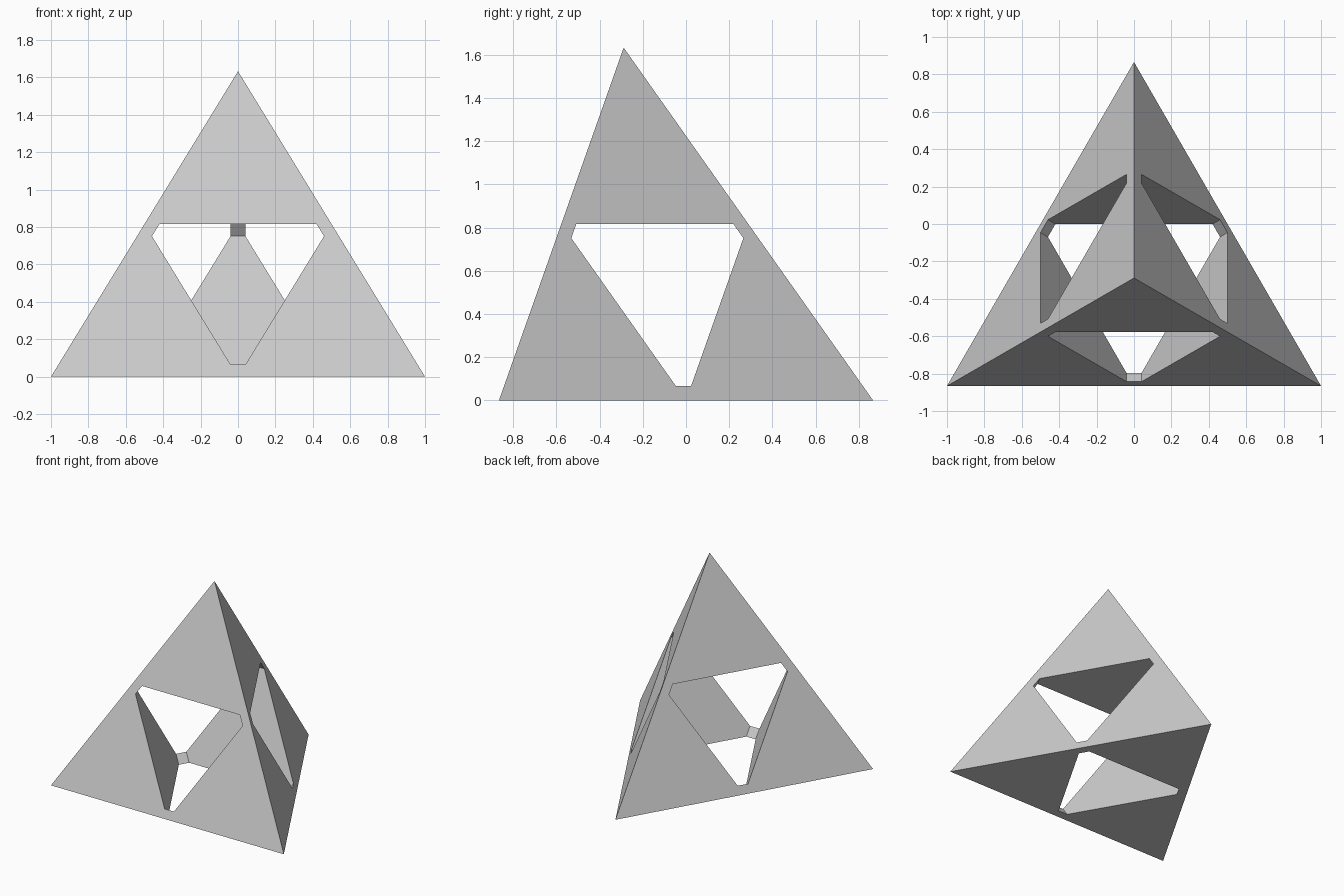
import bpy
import bmesh
from itertools import combinations, permutations
from math import sqrt
from mathutils import Vector

if "Cube" in bpy.data.objects:
    bpy.data.objects.remove(bpy.data.objects["Cube"])

# Corners of a regular tetrahedron: three on the ground and the apex
HALF = 1.0
DEPTH = HALF * sqrt(3) / 2
CORNERS = [
    Vector((-HALF, -DEPTH, 0)),
    Vector((HALF, -DEPTH, 0)),
    Vector((0, DEPTH, 0)),
    Vector((0, -DEPTH / 3, HALF * sqrt(8 / 3))),
]
JOINT = 0.08  # how far each tip of the octahedral hollow is cut back

grey = bpy.data.materials.new("light grey")
grey.use_nodes = True
grey.diffuse_color = (0.6, 0.6, 0.6, 1)
grey.node_tree.nodes["Principled BSDF"].inputs["Base Color"].default_value = (0.6, 0.6, 0.6, 1)

bm = bmesh.new()
corner = [bm.verts.new(c) for c in CORNERS]
middle = {}
for pair in combinations(range(4), 2):
    middle[frozenset(pair)] = bm.verts.new((CORNERS[pair[0]] + CORNERS[pair[1]]) / 2)
tips = {}


def mid(a, b):
    """Midpoint of the outer edge between corners a and b."""
    return middle[frozenset((a, b))]


def tip(a, b, c):
    """Hollow's corner near the midpoint of ab, on the line to the midpoint of ac."""
    key = (frozenset((a, b)), frozenset((a, c)))
    if key not in tips:
        tips[key] = bm.verts.new(mid(a, b).co.lerp(mid(a, c).co, JOINT))
    return tips[key]


# Outer faces: a large triangle at each corner, a small bridge at each joint
for face in combinations(range(4), 3):
    for a in face:
        b, c = [i for i in face if i != a]
        bm.faces.new((corner[a], mid(a, b), tip(a, b, c), tip(a, c, b), mid(a, c)))
        bm.faces.new((mid(b, c), tip(b, c, a), tip(c, b, a)))

# Inner walls: one hexagon behind each corner
for a in range(4):
    b, c, d = [i for i in range(4) if i != a]
    bm.faces.new((tip(a, b, c), tip(a, c, b), tip(a, c, d),
                  tip(a, d, c), tip(a, d, b), tip(a, b, d)))

# Inner joints: one square behind each outer edge
for a, b in combinations(range(4), 2):
    c, d = [i for i in range(4) if i not in (a, b)]
    bm.faces.new((tip(a, b, c), tip(a, b, d), tip(b, a, d), tip(b, a, c)))

bmesh.ops.recalc_face_normals(bm, faces=bm.faces[:])
mesh = bpy.data.meshes.new("hollow_tetrahedron")
bm.to_mesh(mesh)
bm.free()
mesh.materials.append(grey)
frame = bpy.data.objects.new("hollow_tetrahedron", mesh)
bpy.context.collection.objects.link(frame)
